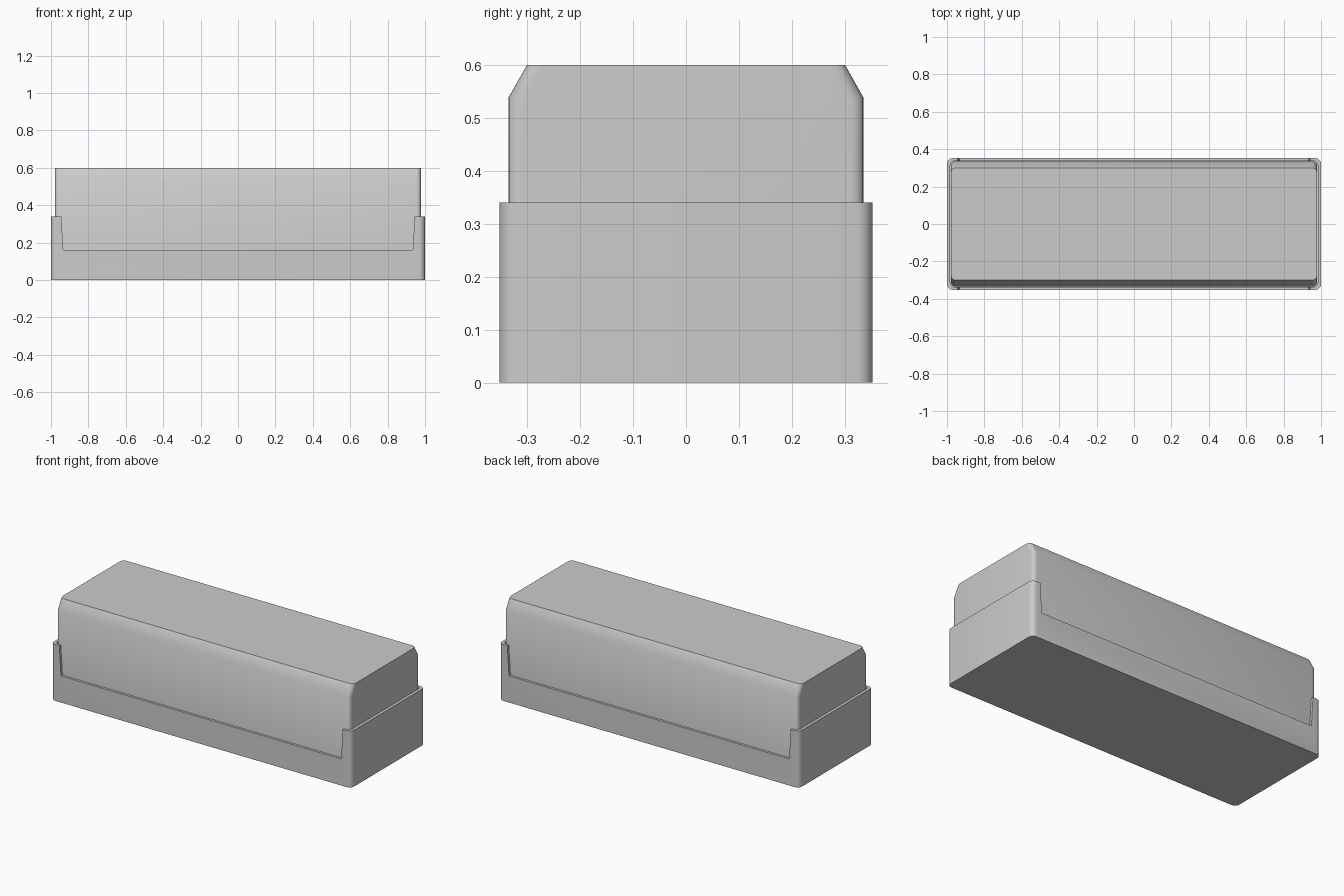
import bpy, bmesh

if "Cube" in bpy.data.objects:
    bpy.data.objects.remove(bpy.data.objects["Cube"])


def prism(name, profile, axis, half, corner=0.0):
    """Extrude a 2D profile (u, z) along axis 'x' or 'y'; round its upright end edges."""
    bm = bmesh.new()
    rings = []
    for s in (-half, half):
        rings.append([bm.verts.new((s, u, z) if axis == 'x' else (u, s, z)) for u, z in profile])
    n = len(profile)
    ends = [bm.faces.new(r) for r in rings]
    for i in range(n):
        j = (i + 1) % n
        bm.faces.new((rings[0][i], rings[0][j], rings[1][j], rings[1][i]))
    bmesh.ops.recalc_face_normals(bm, faces=bm.faces)
    if corner:
        edges = {e for f in ends for e in f.edges
                 if abs(e.verts[0].co.z - e.verts[1].co.z) > 0.01}
        bmesh.ops.bevel(bm, geom=list(edges), offset=corner, segments=5,
                        profile=0.5, affect='EDGES')
    mesh = bpy.data.meshes.new(name)
    bm.to_mesh(mesh)
    bm.free()
    obj = bpy.data.objects.new(name, mesh)
    bpy.context.collection.objects.link(obj)
    return obj


def box_profile(w, z0, z1):
    return [(-w, z0), (w, z0), (w, z1), (-w, z1)]


def activate(obj):
    bpy.ops.object.select_all(action='DESELECT')
    obj.select_set(True)
    bpy.context.view_layer.objects.active = obj


def cut(obj, cutter):
    mod = obj.modifiers.new("cut", 'BOOLEAN')
    mod.operation = 'DIFFERENCE'
    mod.solver = 'EXACT'
    mod.object = cutter
    activate(obj)
    bpy.ops.object.modifier_apply(modifier=mod.name)
    bpy.data.objects.remove(cutter)


def smooth(obj):
    activate(obj)
    bpy.ops.object.shade_smooth_by_angle(angle=0.6)


# Base tray: thin walls, high ends, low front and back
tray = prism("tray", box_profile(0.352, 0, 0.34), 'x', 1.0, 0.03)
cut(tray, prism("cavity", box_profile(0.338, 0.03, 0.5), 'x', 0.983, 0.025))
# Sloped openings through the front and back walls
cut(tray, prism("opening", [(-0.934, 0.16), (0.934, 0.16), (0.945, 0.34),
                            (0.945, 0.5), (-0.945, 0.5), (-0.945, 0.34)], 'y', 0.6))
smooth(tray)

# Block sitting in the tray, with sloped long top edges
block = prism("block", [(-0.335, 0.03), (0.335, 0.03), (0.335, 0.538),
                        (0.30, 0.60), (-0.30, 0.60), (-0.335, 0.538)], 'x', 0.979, 0.025)
smooth(block)
